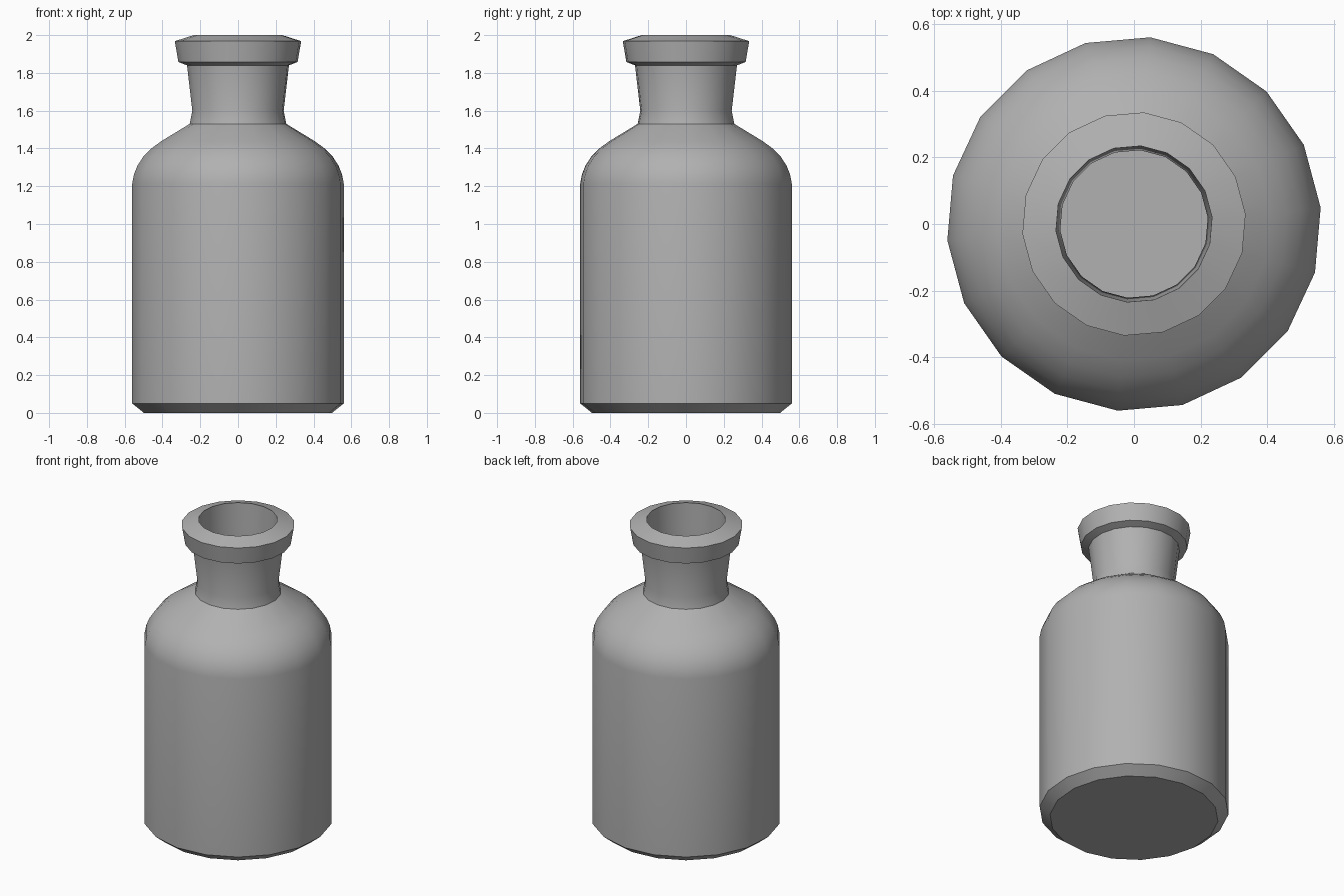
import bpy, bmesh, math

if "Cube" in bpy.data.objects:
    bpy.data.objects.remove(bpy.data.objects["Cube"])

SIDES = 18
PHASE = math.radians(5)

# outside of body, neck and lip, then back down the inside (radius, height)
PROFILE = [
    (0.50, 0.0), (0.562, 0.05), (0.562, 1.215), (0.553, 1.263), (0.534, 1.31),
    (0.503, 1.357), (0.46, 1.40), (0.41, 1.437), (0.257, 1.53), (0.243, 1.60),
    (0.271, 1.84), (0.317, 1.858), (0.336, 1.968), (0.235, 2.0),
    (0.230, 1.84), (0.222, 1.60), (0.232, 1.52), (0.345, 1.44),
    (0.44, 1.38), (0.51, 1.30), (0.54, 1.21), (0.54, 0.06), (0.49, 0.025),
]


def lathe(name, profile):
    bm = bmesh.new()
    rings = []
    for r, z in profile:
        rings.append([bm.verts.new((r * math.cos(PHASE + 2 * math.pi * i / SIDES),
                                    r * math.sin(PHASE + 2 * math.pi * i / SIDES), z))
                      for i in range(SIDES)])
    for a, b in zip(rings, rings[1:]):
        for i in range(SIDES):
            j = (i + 1) % SIDES
            bm.faces.new((a[i], a[j], b[j], b[i]))
    # underside and inner floor
    bm.faces.new(rings[0][::-1])
    bm.faces.new(rings[-1])
    mesh = bpy.data.meshes.new(name)
    bm.to_mesh(mesh)
    bm.free()
    obj = bpy.data.objects.new(name, mesh)
    bpy.context.collection.objects.link(obj)
    return obj


# hollow bottle
bottle = lathe("bottle", PROFILE)
bpy.context.view_layer.objects.active = bottle
bottle.select_set(True)
bpy.ops.object.shade_smooth_by_angle(angle=math.radians(32))

# dark grey glass
glass = bpy.data.materials.new("dark_grey")
glass.diffuse_color = (0.44, 0.44, 0.44, 1)
glass.use_nodes = True
glass.node_tree.nodes["Principled BSDF"].inputs["Base Color"].default_value = glass.diffuse_color
bottle.data.materials.append(glass)
